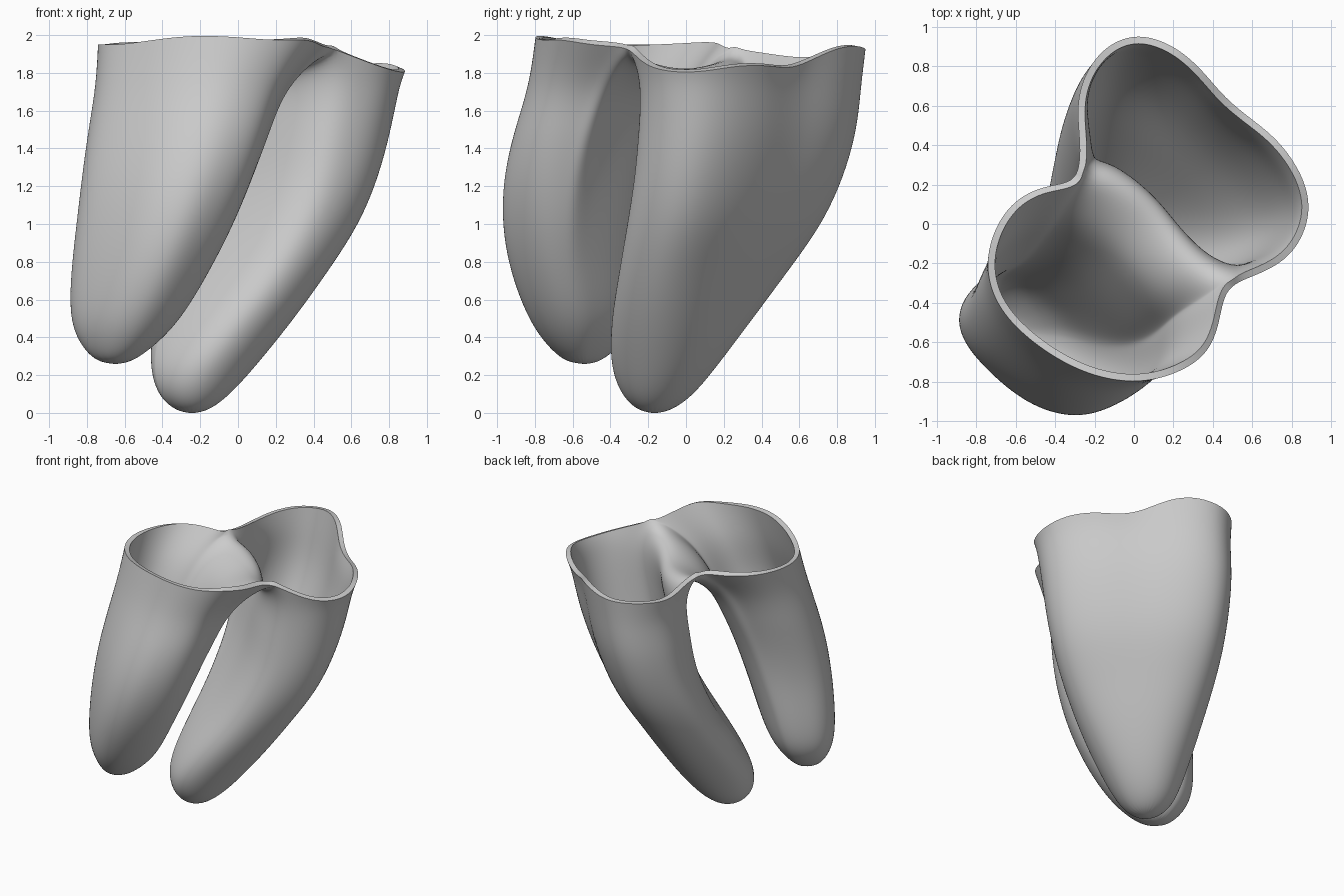
import bpy, bmesh, math
from mathutils import Vector

cube = bpy.data.objects.get("Cube")
if cube:
    bpy.data.objects.remove(cube)

R2 = math.sqrt(2)

# Rim outline: two notches, the two outer arcs and the saddle ridge between them
NOTCH_BACK = (-.28, .25, 1.92)
NOTCH_FRONT = (.50, -.30, 1.93)
RIM_FRONT = [(-.34, .205, 1.93), (-.47, .19, 1.94), (-.61, .12, 1.95), (-.71, -.02, 1.95), (-.755, -.2, 1.95),
             (-.715, -.38, 1.95), (-.6, -.53, 1.95), (-.42, -.67, 1.98), (-.22, -.77, 2.0),
             (0, -.81, 1.99), (.2, -.77, 1.97), (.37, -.67, 1.98), (.43, -.52, 1.95), (.45, -.38, 1.94)]
RIM_BACK = [(.65, -.25, 1.87), (.79, -.17, 1.82), (.875, -.03, 1.80), (.895, .12, 1.81),
            (.84, .28, 1.84), (.72, .44, 1.84), (.57, .55, 1.82), (.45, .65, 1.86),
            (.34, .79, 1.93), (.2, .91, 1.95), (.02, .97, 1.92), (-.14, .91, 1.91),
            (-.25, .77, 1.89), (-.295, .6, 1.87), (-.27, .4, 1.90)]
SADDLE = [(-.15, .25, 1.88), (0, .16, 1.84), (.11, .05, 1.81), (.2, -.08, 1.82), (.33, -.22, 1.88)]

# Leg sections: height, then range across the pair and range along the ridge
LEG_FRONT = [(1.73, -.85, -.1, -.43, .64), (1.5, -.92, -.22, -.4, .64), (1.25, -.99, -.33, -.36, .61),
             (1.0, -1.03, -.42, -.34, .54), (.75, -1.05, -.5, -.35, .43), (.5, -1.05, -.57, -.35, .28),
             (.36, -1.0, -.67, -.28, .15), (.275, -.94, -.76, -.18, .03)]
LEG_BACK = [(1.73, .05, .78, -.73, .65), (1.5, .02, .74, -.74, .62), (1.25, -.01, .66, -.71, .59),
            (1.0, -.09, .55, -.65, .54), (.75, -.21, .385, -.55, .46), (.5, -.37, .23, -.44, .36),
            (.25, -.49, .055, -.33, .23), (.09, -.46, -.09, -.25, .13), (.015, -.38, -.2, -.15, .04)]

bm = bmesh.new()
make = lambda pts: [bm.verts.new(p) for p in pts]
back, front = make([NOTCH_BACK]), make([NOTCH_FRONT])
rim_f, rim_b, saddle = make(RIM_FRONT), make(RIM_BACK), make(SADDLE)


def loft_leg(ring, sections):
    """Loft from the rim ring down through oval sections to a closed tip."""
    diag = [((v.co.x + v.co.y) / R2, (v.co.x - v.co.y) / R2) for v in ring]
    ps, ws = zip(*diag)
    pc, pa = (max(ps) + min(ps)) / 2, (max(ps) - min(ps)) / 2
    wc, wa = (max(ws) + min(ws)) / 2, (max(ws) - min(ws)) / 2
    shape = [((p - pc) / pa, (w - wc) / wa) for p, w in diag]
    n, upper = len(ring), ring
    for z, p0, p1, w0, w1 in sections:
        keep = max(0, min(1, (z - .8) / 1.1))
        expo = 2 + 1.3 * min(1, z)
        lower = []
        for sp, sw in shape:
            r = (abs(sp) ** expo + abs(sw) ** expo) ** (1 / expo)
            a = sp * (keep + (1 - keep) / r)
            b = sw * (keep + (1 - keep) / r)
            p = (p0 + p1) / 2 + a * (p1 - p0) / 2
            w = (w0 + w1) / 2 + b * (w1 - w0) / 2
            lower.append(bm.verts.new(((p + w) / R2, (p - w) / R2, z)))
        for i in range(n):
            j = (i + 1) % n
            bm.faces.new((upper[i], lower[i], lower[j], upper[j]))
        upper = lower
    tip = bm.verts.new(sum((v.co for v in upper), Vector()) / n - Vector((0, 0, .02)))
    for i in range(n):
        bm.faces.new((upper[i], tip, upper[(i + 1) % n]))


loft_leg(back + rim_f + front + saddle[::-1], LEG_FRONT)
loft_leg(front + rim_b + back + saddle, LEG_BACK)

mesh = bpy.data.meshes.new("two_legged_shell")
bm.to_mesh(mesh)
bm.free()
shell = bpy.data.objects.new("two_legged_shell", mesh)
bpy.context.collection.objects.link(shell)

# Single grey colour
grey = bpy.data.materials.new("plain_grey")
grey.use_nodes = True
grey.diffuse_color = (.6, .6, .6, 1)
grey.node_tree.nodes["Principled BSDF"].inputs["Base Color"].default_value = (.6, .6, .6, 1)
mesh.materials.append(grey)

# Smooth the surface, then give it a thin wall
for o in bpy.context.selected_objects:
    o.select_set(False)
bpy.context.view_layer.objects.active = shell
shell.select_set(True)
smooth = shell.modifiers.new("smooth", 'SUBSURF')
smooth.levels = smooth.render_levels = 3
wall = shell.modifiers.new("wall", 'SOLIDIFY')
wall.thickness = .036
wall.offset = -1
for m in ("smooth", "wall"):
    bpy.ops.object.modifier_apply(modifier=m)
bpy.ops.object.shade_smooth_by_angle(angle=math.radians(40))
